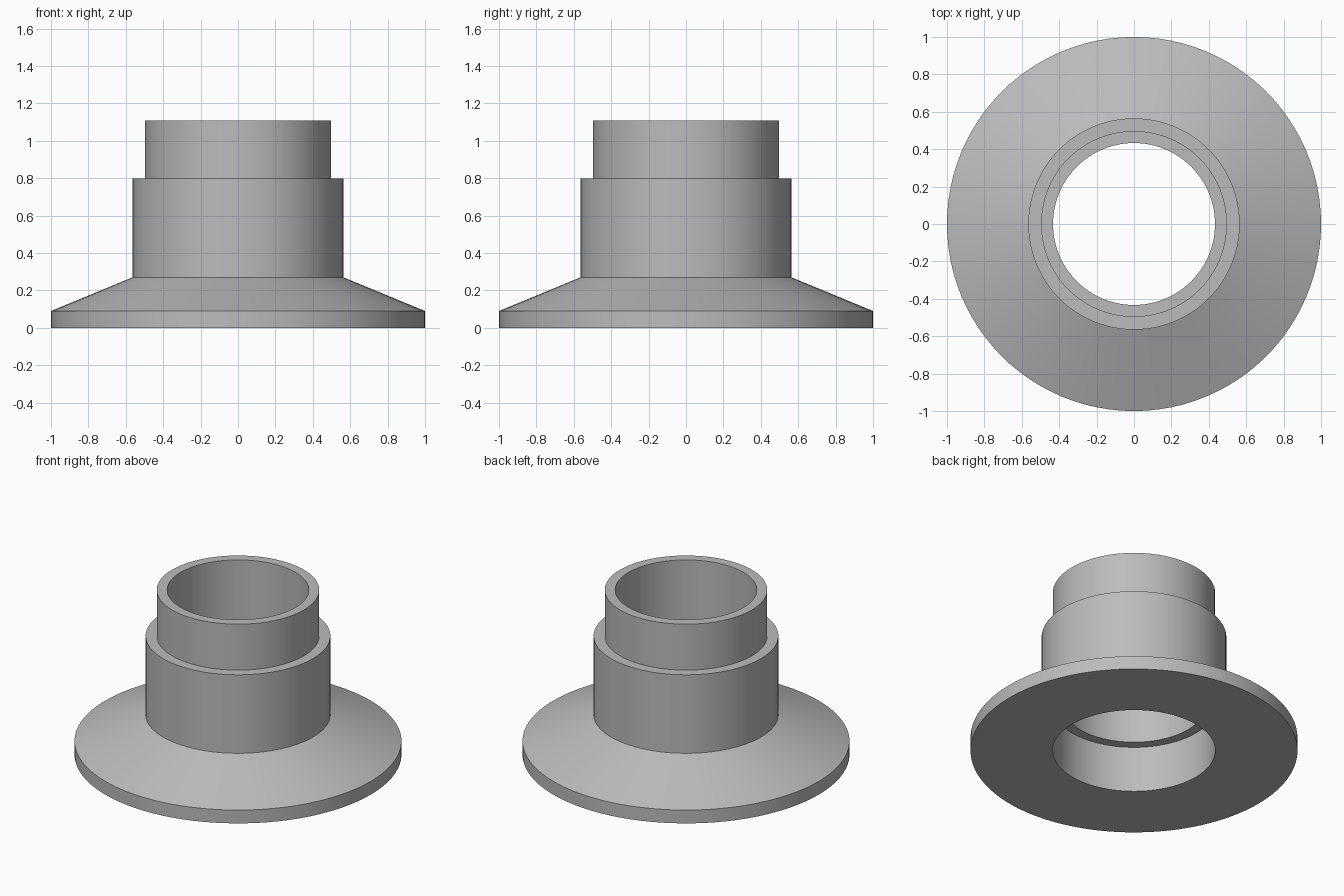
import bpy
import bmesh
from math import pi, radians

cube = bpy.data.objects.get("Cube")
if cube:
    bpy.data.objects.remove(cube, do_unlink=True)

SEGMENTS = 96

# Single plain grey finish
grey = bpy.data.materials.new("plain_grey")
grey.use_nodes = True
colour = (0.5, 0.5, 0.5, 1)
grey.diffuse_color = colour
grey.node_tree.nodes["Principled BSDF"].inputs["Base Color"].default_value = colour


def lathe(name, profile):
    """Revolve a closed (radius, height) outline about the z axis."""
    bm = bmesh.new()
    verts = [bm.verts.new((r, 0, z)) for r, z in profile]
    edges = [bm.edges.new((a, b)) for a, b in zip(verts, verts[1:] + verts[:1])]
    bmesh.ops.spin(bm, geom=verts + edges, cent=(0, 0, 0), axis=(0, 0, 1),
                   angle=2 * pi, steps=SEGMENTS, use_merge=True)
    bmesh.ops.remove_doubles(bm, verts=bm.verts, dist=0.0001)
    bmesh.ops.recalc_face_normals(bm, faces=bm.faces)
    mesh = bpy.data.meshes.new(name)
    bm.to_mesh(mesh)
    bm.free()
    mesh.materials.append(grey)
    obj = bpy.data.objects.new(name, mesh)
    bpy.context.collection.objects.link(obj)
    bpy.ops.object.select_all(action="DESELECT")
    obj.select_set(True)
    bpy.context.view_layer.objects.active = obj
    bpy.ops.object.shade_smooth_by_angle(angle=radians(20))
    return obj


# Flanged collar: conical flange, stepped neck, and a bore with a wider socket below
flange, body, spigot, bore = 1.0, 0.565, 0.497, 0.433
lathe("flanged_collar", [
    (spigot, 0), (flange, 0), (flange, 0.09),
    (body, 0.27), (body, 0.80),
    (spigot, 0.80), (spigot, 1.11),
    (bore, 1.11), (bore, 0.31), (spigot, 0.31),
])
